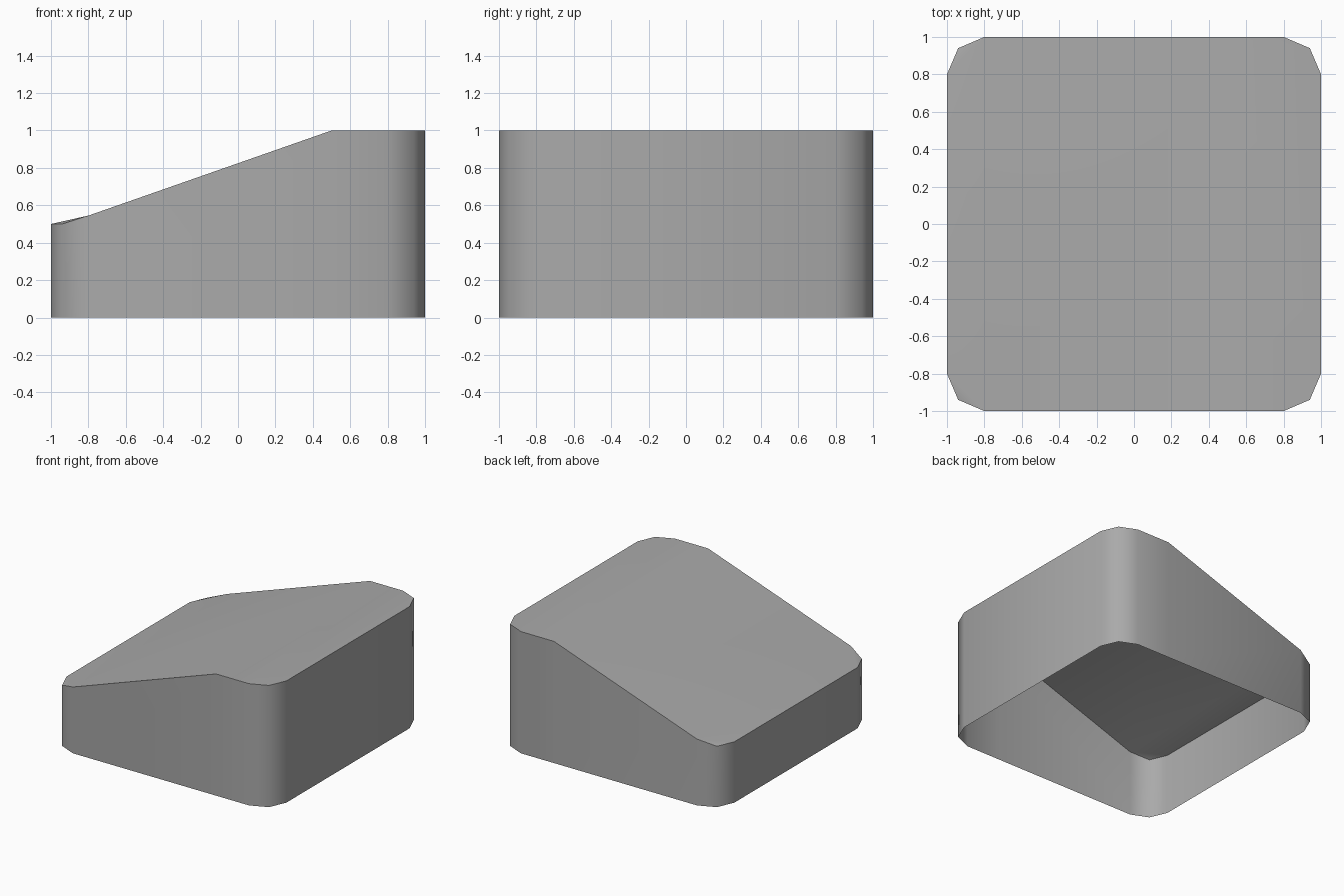
import bpy
import bmesh
import math

cube = bpy.data.objects.get("Cube")
if cube:
    bpy.data.objects.remove(cube, do_unlink=True)


def make_material(name, color):
    mat = bpy.data.materials.new(name)
    mat.use_nodes = True
    mat.diffuse_color = color
    mat.node_tree.nodes["Principled BSDF"].inputs["Base Color"].default_value = color
    return mat


def top_height(x):
    # Ramp rising to the flat ridge
    return min(1.0, max(0.5, 0.825 + 0.35 * x))


# Outline with chamfered corners: front half, then its mirror
front = [(-1, -0.8), (-0.94, -0.94), (-0.8, -1), (0.5, -1),
         (0.8, -1), (0.94, -0.94), (1, -0.8)]
outline = front + [(x, -y) for x, y in reversed(front)]
count = len(outline)

bm = bmesh.new()
low = [bm.verts.new((x, y, 0)) for x, y in outline]
high = [bm.verts.new((x, y, top_height(x))) for x, y in outline]

# Walls, open underneath
for i in range(count):
    j = (i + 1) % count
    bm.faces.new((low[i], low[j], high[j], high[i]))

# Top: low corners, low edge strip, ramp, flat ridge
for ids in ((0, 1, 2), (11, 12, 13), (0, 2, 11, 13), (2, 3, 10, 11), range(3, 11)):
    bm.faces.new([high[i] for i in ids])

mesh = bpy.data.meshes.new("sloped_shell")
bm.to_mesh(mesh)
bm.free()
mesh.materials.append(make_material("grey", (0.4, 0.4, 0.4, 1)))

shell = bpy.data.objects.new("sloped_shell", mesh)
bpy.context.collection.objects.link(shell)

# Soft corners, crisp rim
bpy.ops.object.select_all(action="DESELECT")
shell.select_set(True)
bpy.context.view_layer.objects.active = shell
bpy.ops.object.shade_smooth_by_angle(angle=math.radians(50))
